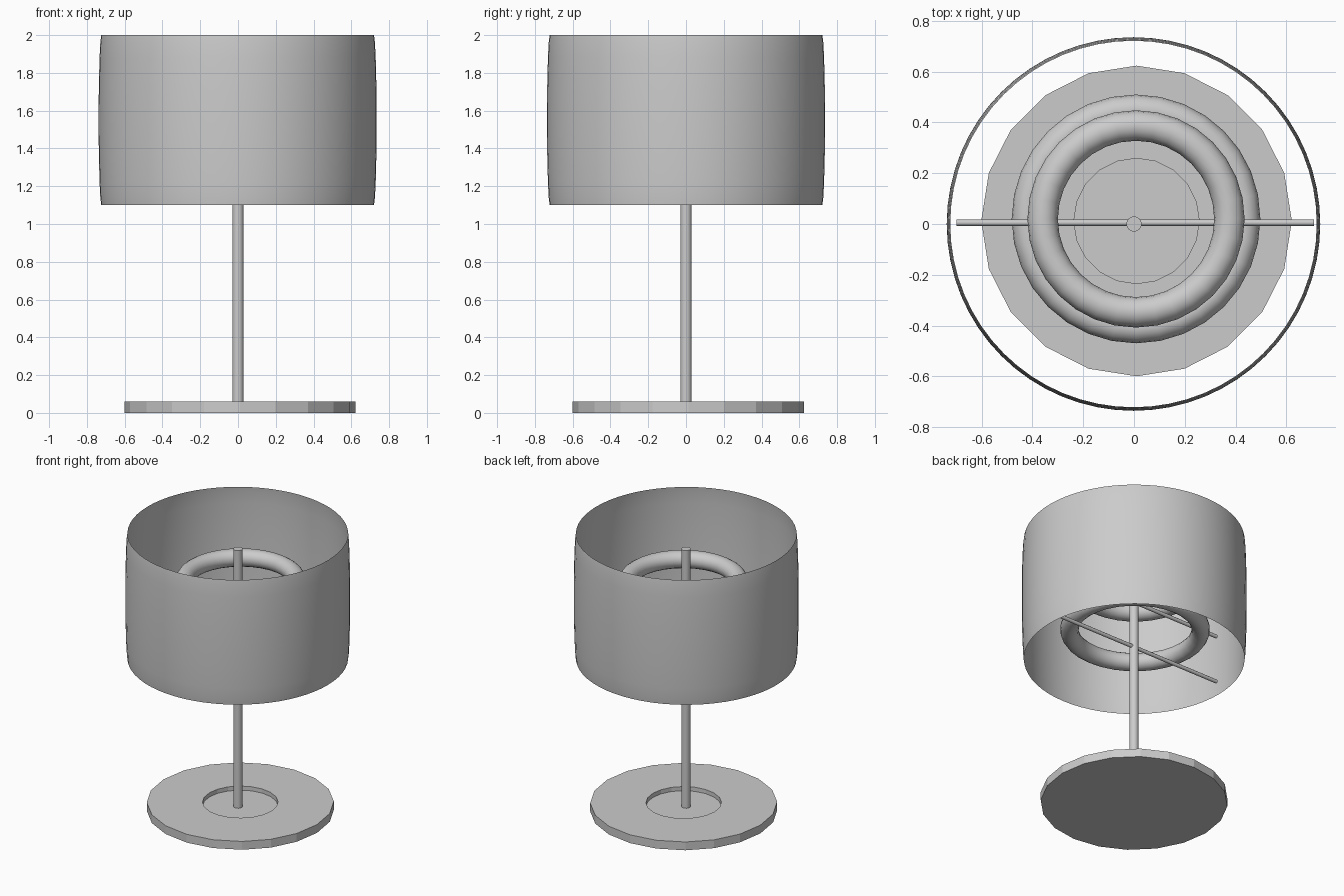
import bpy, bmesh, math
from mathutils import Matrix

if "Cube" in bpy.data.objects:
    bpy.data.objects.remove(bpy.data.objects["Cube"])


def finish(bm, name, angle=None):
    bmesh.ops.recalc_face_normals(bm, faces=bm.faces)
    mesh = bpy.data.meshes.new(name)
    bm.to_mesh(mesh)
    bm.free()
    ob = bpy.data.objects.new(name, mesh)
    bpy.context.collection.objects.link(ob)
    if angle:
        bpy.ops.object.select_all(action='DESELECT')
        bpy.context.view_layer.objects.active = ob
        ob.select_set(True)
        bpy.ops.object.shade_smooth_by_angle(angle=math.radians(angle))
    return ob


def lathe(name, profile, sides, centre=(0, 0), angle=None):
    """Revolve (radius, z) points around z; a zero radius closes the end."""
    bm = bmesh.new()
    pts = [bm.verts.new((0, r, z)) for r, z in profile]
    edges = [bm.edges.new(p) for p in zip(pts, pts[1:])]
    bmesh.ops.spin(bm, geom=pts + edges, axis=(0, 0, 1), cent=(0, 0, 0),
                   angle=math.tau, steps=sides)
    bmesh.ops.remove_doubles(bm, verts=bm.verts, dist=1e-4)
    bmesh.ops.translate(bm, verts=bm.verts, vec=(*centre, 0))
    return finish(bm, name, angle)


def ring(name, major, z, minor=0.06):
    n = 16
    profile = [(major + minor * math.cos(math.tau * i / n),
                z + minor * math.sin(math.tau * i / n)) for i in range(n + 1)]
    return lathe(name, profile, 32, (0.008, 0.02), 60)


def cross_rod(name, z):
    bm = bmesh.new()
    bmesh.ops.create_cone(
        bm, cap_ends=True, segments=12, radius1=0.013, radius2=0.013, depth=1.41,
        matrix=Matrix.Translation((0.005, 0.005, z)) @ Matrix.Rotation(math.pi / 2, 4, 'Y'))
    return finish(bm, name, 40)


# Faceted base plate with a round recess
lathe("base", [(0, 0), (0.612, 0), (0.612, 0.06), (0.247, 0.06),
               (0.247, 0.03), (0, 0.03)], 20, (0.01, 0.012))

# Central pole
lathe("pole", [(0, 0.03), (0.03, 0.03), (0.03, 1.89), (0, 1.89)], 16, angle=40)

# Open, slightly barrelled shade
lathe("shade", [(0.722, 1.1), (0.727, 1.14), (0.731, 1.22), (0.735, 1.38), (0.736, 1.55),
                (0.735, 1.72), (0.731, 1.88), (0.727, 1.96), (0.722, 2.0)],
      64, (-0.002, 0), 40)

# Ring tubes, each above its cross rod
for level, major, z in (("lower", 0.43, 1.31), ("upper", 0.368, 1.65)):
    ring(level + "_ring", major, z)
    cross_rod(level + "_cross_rod", z - 0.125)
